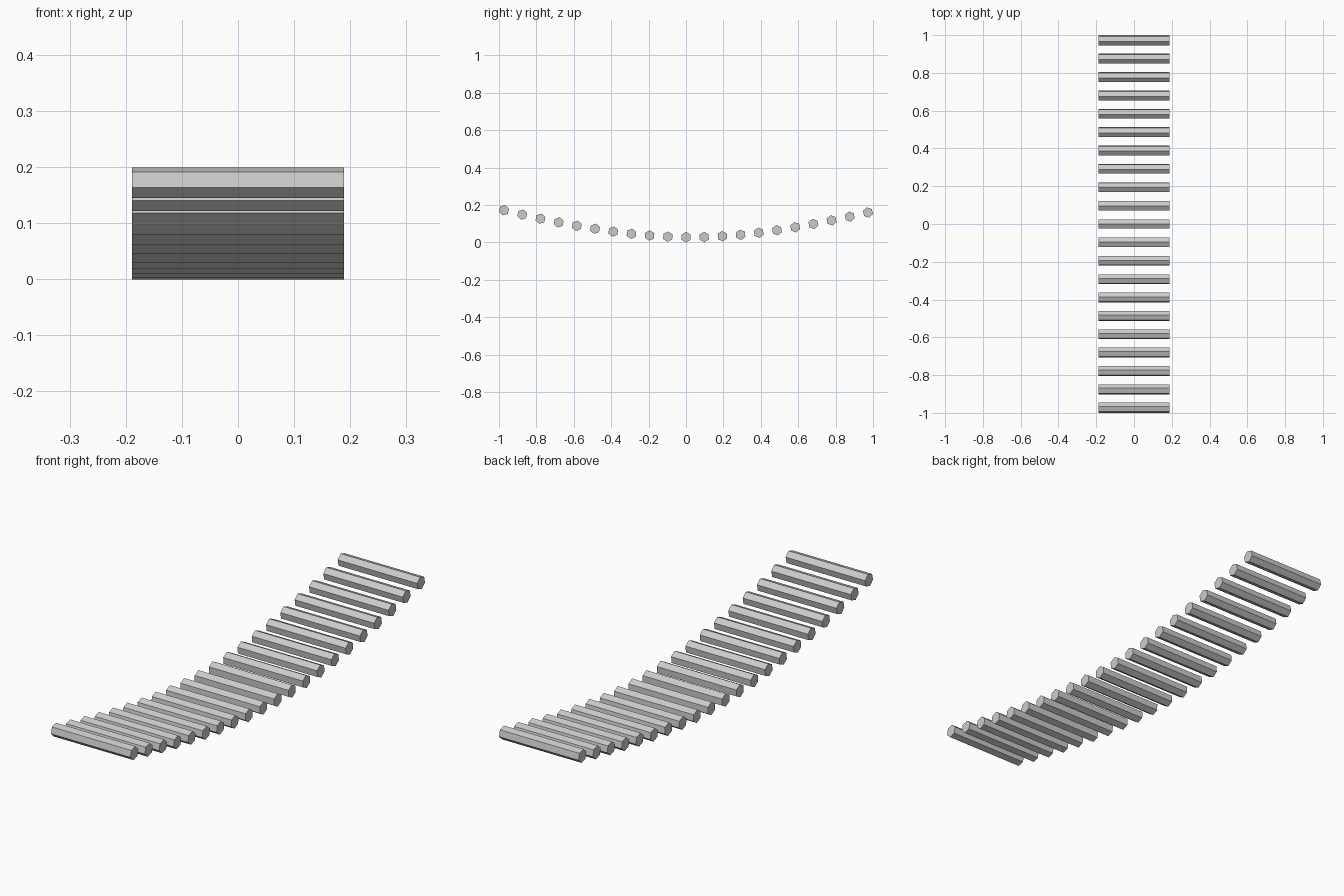
import bpy, math

if "Cube" in bpy.data.objects:
    bpy.data.objects.remove(bpy.data.objects["Cube"])

# Sagging line of hexagonal planks (slat bridge deck)
HALF_LEN = 0.189
RADIUS = 0.028
COUNT = 21
heights = [.172, .149, .127, .107, .089, .073, .058, .046, .037, .031, .028,
           .029, .033, .041, .052, .065, .081, .099, .118, .138, .160]
STEP = 1.946 / (COUNT - 1)


def plank(i):
    # plank tilt follows the slope of the sagging line
    a, b = max(i - 1, 0), min(i + 1, COUNT - 1)
    tilt = math.atan2(heights[b] - heights[a], (b - a) * STEP)
    y, z = -0.973 + i * STEP, heights[i]
    ring = []
    for k in range(6):
        t = tilt + math.pi / 2 + k * math.pi / 3
        ring.append((y + RADIUS * math.cos(t), z + RADIUS * math.sin(t)))
    verts = [(x, p, q) for x in (-HALF_LEN, HALF_LEN) for p, q in ring]
    faces = [(k, 6 + k, 6 + (k + 1) % 6, (k + 1) % 6)[::-1] for k in range(6)]
    faces += [tuple(range(5, -1, -1)), tuple(range(6, 12))]
    mesh = bpy.data.meshes.new("plank")
    mesh.from_pydata(verts, [], faces)
    mesh.update()
    bpy.context.collection.objects.link(bpy.data.objects.new(f"plank_{i + 1}", mesh))


for i in range(COUNT):
    plank(i)
